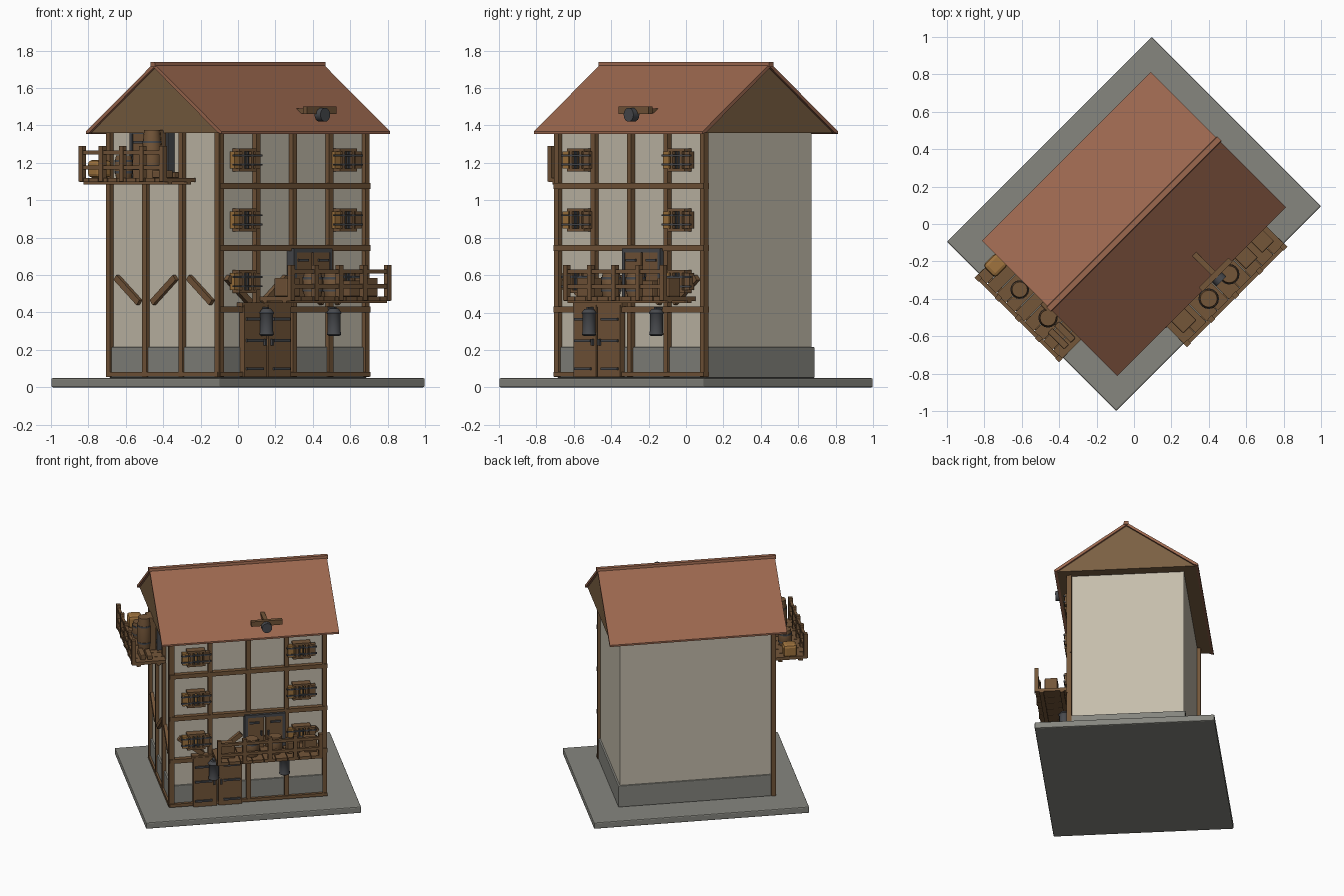
import bpy, bmesh, math
from mathutils import Matrix, Vector

if "Cube" in bpy.data.objects:
    bpy.data.objects.remove(bpy.data.objects["Cube"])


def srgb(r, g, b):
    f = lambda c: c / 12.92 if c <= 0.04045 else ((c + 0.055) / 1.055) ** 2.4
    return (f(r / 255), f(g / 255), f(b / 255), 1)


def material(name, *rgb):
    m = bpy.data.materials.new(name)
    m.diffuse_color = srgb(*rgb)
    m.use_nodes = True
    m.node_tree.nodes["Principled BSDF"].inputs["Base Color"].default_value = m.diffuse_color
    return m


PLASTER = material("plaster", 197, 189, 172)
STONE = material("stone", 134, 134, 127)
TILE = material("roof_tile", 156, 104, 79)
WOOD = material("timber", 116, 86, 57)
GABLE_WOOD = material("gable_wood", 122, 95, 66)
AMBER = material("amber_wood", 160, 116, 62)
IRON = material("iron", 72, 74, 78)

# The house is turned 45 degrees; each wall has a frame with u along it and d outward
FACADE = Matrix.Rotation(math.radians(45), 4, 'Z')
SIDE = Matrix.Rotation(math.radians(-45), 4, 'Z')


def finish(name, bm, frame, mat, smooth=False):
    bmesh.ops.recalc_face_normals(bm, faces=bm.faces)
    me = bpy.data.meshes.new(name)
    bm.transform(frame)
    bm.to_mesh(me)
    bm.free()
    me.materials.append(mat)
    ob = bpy.data.objects.new(name, me)
    bpy.context.collection.objects.link(ob)
    if smooth:
        bpy.context.view_layer.objects.active = ob
        ob.select_set(True)
        bpy.ops.object.shade_smooth_by_angle(angle=math.radians(40))
        ob.select_set(False)
    return ob


def box(name, frame, u, d, z, mat, tilt=0, bevel=0):
    bm = bmesh.new()
    size = (u[1] - u[0], d[1] - d[0], z[1] - z[0])
    centre = Vector(((u[0] + u[1]) / 2, -(d[0] + d[1]) / 2, (z[0] + z[1]) / 2))
    bmesh.ops.create_cube(bm, size=1, matrix=Matrix.Diagonal((*size, 1)))
    if bevel:
        bmesh.ops.bevel(bm, geom=bm.edges[:], offset=bevel, segments=2, affect='EDGES', profile=0.5)
    bm.transform(Matrix.Translation(centre) @ Matrix.Rotation(tilt, 4, 'Y'))
    return finish(name, bm, frame, mat)


def lathe(name, frame, u, d, profile, mat, n=16):
    """Turned solid from (radius, z) pairs around a vertical axis."""
    bm = bmesh.new()
    rings = [[bm.verts.new((u + r * math.cos(2 * math.pi * i / n), -d + r * math.sin(2 * math.pi * i / n), z))
              for i in range(n)] for r, z in profile]
    for a, b in zip(rings, rings[1:]):
        for i in range(n):
            bm.faces.new((a[i], a[(i + 1) % n], b[(i + 1) % n], b[i]))
    bm.faces.new(rings[0])
    bm.faces.new(rings[-1])
    return finish(name, bm, frame, mat, True)


def extrude_profile(name, pts, half, mat):
    """Closed (y, z) profile extruded along the ridge."""
    bm = bmesh.new()
    a, b = [[bm.verts.new((x, y, z)) for y, z in pts] for x in (-half, half)]
    n = len(pts)
    bm.faces.new(a)
    bm.faces.new(b)
    for i in range(n):
        bm.faces.new((a[i], a[(i + 1) % n], b[(i + 1) % n], b[i]))
    return finish(name, bm, FACADE, mat)


# Ground slab, plinth, walls
box("base_slab", FACADE, (-.775, .775), (-.64, .64), (0, .05), STONE, bevel=.008)
box("plinth", FACADE, (-.56, .56), (-.415, .415), (.05, .215), STONE, bevel=.005)
box("walls", FACADE, (-.547, .547), (-.402, .402), (.05, 1.37), PLASTER)

# Roof: solid gable prism, tiled slopes and ridge cap
extrude_profile("gable", [(-.495, 1.36), (.495, 1.36), (0, 1.712)], .622, GABLE_WOOD)
for s, n in ((-1, "front"), (1, "back")):
    extrude_profile("roof_slope_" + n, [(s * .512, 1.355), (s * .512, 1.368), (0, 1.732), (0, 1.71), (s * .485, 1.362)],
                    .638, TILE)
extrude_profile("ridge_cap", [(-.018, 1.715), (.018, 1.715), (.015, 1.739), (-.015, 1.739)], .645, TILE)

# Timber frame
for i in range(5):
    u = -.55 + i * .275
    box("facade_post", FACADE, (u - .016, u + .016), (.395, .43), (.055, 1.36), WOOD)
for z in (.07, .415, .745, 1.075):
    h = .012 if z < .1 else .016
    box("facade_beam", FACADE, (-.567, .567), (.395, .436), (z - h, z + h), WOOD)
for i in range(4):
    u = -.411 + i * .274
    box("side_post", SIDE, (u - .016, u + .016), (.54, .572), (.055, 1.36), WOOD)
box("side_beam", SIDE, (-.42, .42), (.54, .574), (.058, .082), WOOD)
for i in range(4):
    u = -.4125 + i * .275
    box("facade_brace", FACADE, (u - .11, u + .11), (.395, .43), (.503, .537), WOOD, tilt=math.radians(38 * (-1) ** i))
for i in range(3):
    u = -.274 + i * .274
    box("side_brace", SIDE, (u - .11, u + .11), (.54, .57), (.503, .537), WOOD, tilt=math.radians(38 * (-1) ** i))

# Shuttered windows with iron bars
for u in (-.38, .38):
    for z in (.565, .895, 1.215):
        box("window_pane", FACADE, (u - .05, u + .05), (.40, .435), (z - .05, z + .05), AMBER)
        for dz in (-.053, .053):
            box("window_rail", FACADE, (u - .065, u + .065), (.40, .455), (z + dz - .008, z + dz + .008), WOOD)
        for s in (-1, 1):
            a, b = sorted((u + s * .055, u + s * .10))
            box("shutter", FACADE, (a, b), (.42, .452), (z - .045, z + .045), AMBER if s < 0 else WOOD)
            box("window_stile", FACADE, (u + s * .035 - .009, u + s * .035 + .009), (.40, .455),
                (z - .06, z + .06), WOOD)
            box("window_bar", FACADE, (u + s * .013 - .004, u + s * .013 + .004), (.43, .448), (z - .05, z + .05), IRON)
            box("shutter_strap", FACADE, (u - .108, u + .108), (.445, .458),
                (z + s * .025 - .005, z + s * .025 + .005), IRON)


# Double door with iron strap hinges
def double_door(name, frame, u, half, d, z0, z1, straps):
    for s in (-1, 1):
        a, b = sorted((u + s * .006, u + s * half))
        box(name + "_leaf", frame, (a, b), (d, d + .04), (z0, z1), WOOD)
        for z in straps:
            a, b = sorted((u + s * .04, u + s * (half - .012)))
            box(name + "_strap", frame, (a, b), (d + .03, d + .05), (z - .007, z + .007), IRON)
        box(name + "_handle", frame, (u + s * .025 - .006, u + s * .025 + .006), (d + .03, d + .055),
            ((z0 + z1) / 2 - .025, (z0 + z1) / 2 + .01), IRON)


double_door("street_door", FACADE, -.225, .175, .41, .055, .44, (.10, .25, .365))
box("street_door_lintel", FACADE, (-.41, -.04), (.40, .445), (.43, .452), WOOD)
double_door("facade_balcony_door", FACADE, .115, .125, .41, .485, .725, (.54, .68))
double_door("side_balcony_door", SIDE, -.08, .125, .55, 1.12, 1.355, (1.17, 1.31))
for frame, u, d, z in ((FACADE, .115, .40, .48), (SIDE, -.08, .54, 1.115)):
    box("door_frame_head", frame, (u - .145, u + .145), (d, d + .055), (z + .24, z + .262), IRON)
    for s in (-1, 1):
        box("door_frame_jamb", frame, (u + s * .135 - .01, u + s * .135 + .01), (d, d + .055), (z, z + .25), IRON)


# Plank balcony with front railing
def balcony(name, frame, u0, u1, d0, d1, z):
    n, w = 9, (u1 - u0) / 9
    for i in range(n):
        box(name + "_plank", frame, (u0 + i * w + .002, u0 + (i + 1) * w - .002), (d0, d1), (z + .012, z + .035), WOOD)
    for d in (d0 + .05, d1 - .045):
        box(name + "_joist", frame, (u0, u1), (d - .015, d + .015), (z, z + .014), WOOD)
    for i in range(5):
        u = u0 + .015 + i * (u1 - u0 - .03) / 4
        box(name + "_rail_post", frame, (u - .015, u + .015), (d1 - .022, d1 + .006), (z + .015, z + .205), WOOD)
    for h in (.09, .17):
        box(name + "_rail", frame, (u0, u1), (d1 - .018, d1 + .002), (z + h - .011, z + h + .011), WOOD)


def barrel(frame, u, d, z, r, h):
    lathe("barrel", frame, u, d, [(r * .82, z), (r, z + h * .35), (r, z + h * .65), (r * .82, z + h)], WOOD)
    for t in (.25, .75):
        lathe("barrel_hoop", frame, u, d, [(r * .99, z + h * t - .006), (r * .99, z + h * t + .006)], IRON)


balcony("facade_balcony", FACADE, -.265, .495, .42, .66, .45)
balcony("side_balcony", SIDE, -.40, .24, .56, .80, 1.085)

# Goods on the balconies
barrel(FACADE, .17, .55, .485, .055, .13)
barrel(FACADE, 0, .565, .485, .055, .13)
for u, w, h in ((-.177, .05, .10), (.297, .045, .085), (.42, .045, .10)):
    box("crate", FACADE, (u - w, u + w), (.55 - w, .55 + w), (.485, .485 + h), WOOD, bevel=.006)
barrel(SIDE, -.184, .68, 1.12, .05, .12)
barrel(SIDE, .03, .68, 1.12, .052, .255)
box("tall_crate", SIDE, (-.05, .06), (.60, .66), (1.12, 1.375), WOOD, bevel=.006)
box("sack", SIDE, (-.415, -.32), (.63, .73), (1.12, 1.215), AMBER, bevel=.02)
for i, d in enumerate((.67, .72)):
    box("firewood", SIDE, (.085, .21), (d - .018, d + .018), (1.12, 1.15 + i * .01), WOOD, bevel=.005)

# Hanging lanterns on wall brackets
for u in (-.258, .251):
    lathe("lantern", FACADE, u, .475, [(.03, .275), (.04, .282), (.036, .30), (.036, .39), (.042, .398), (.025, .42)], IRON, 12)
    box("lantern_bracket", FACADE, (u - .008, u + .008), (.41, .485), (.415, .43), IRON)

# Hoist plank and pulley in front of the roof
box("hoist_plank", FACADE, (.005, .23), (.485, .515), (1.462, 1.50), WOOD)
box("hoist_arm", FACADE, (.10, .13), (.33, .49), (1.465, 1.49), WOOD)
bm = bmesh.new()
bmesh.ops.create_cone(bm, cap_ends=True, segments=16, radius1=.037, radius2=.037, depth=.045)
bm.transform(Matrix.Translation((.113, -.525, 1.457)) @ Matrix.Rotation(math.pi / 2, 4, 'X'))
finish("pulley", bm, FACADE, IRON, True)
